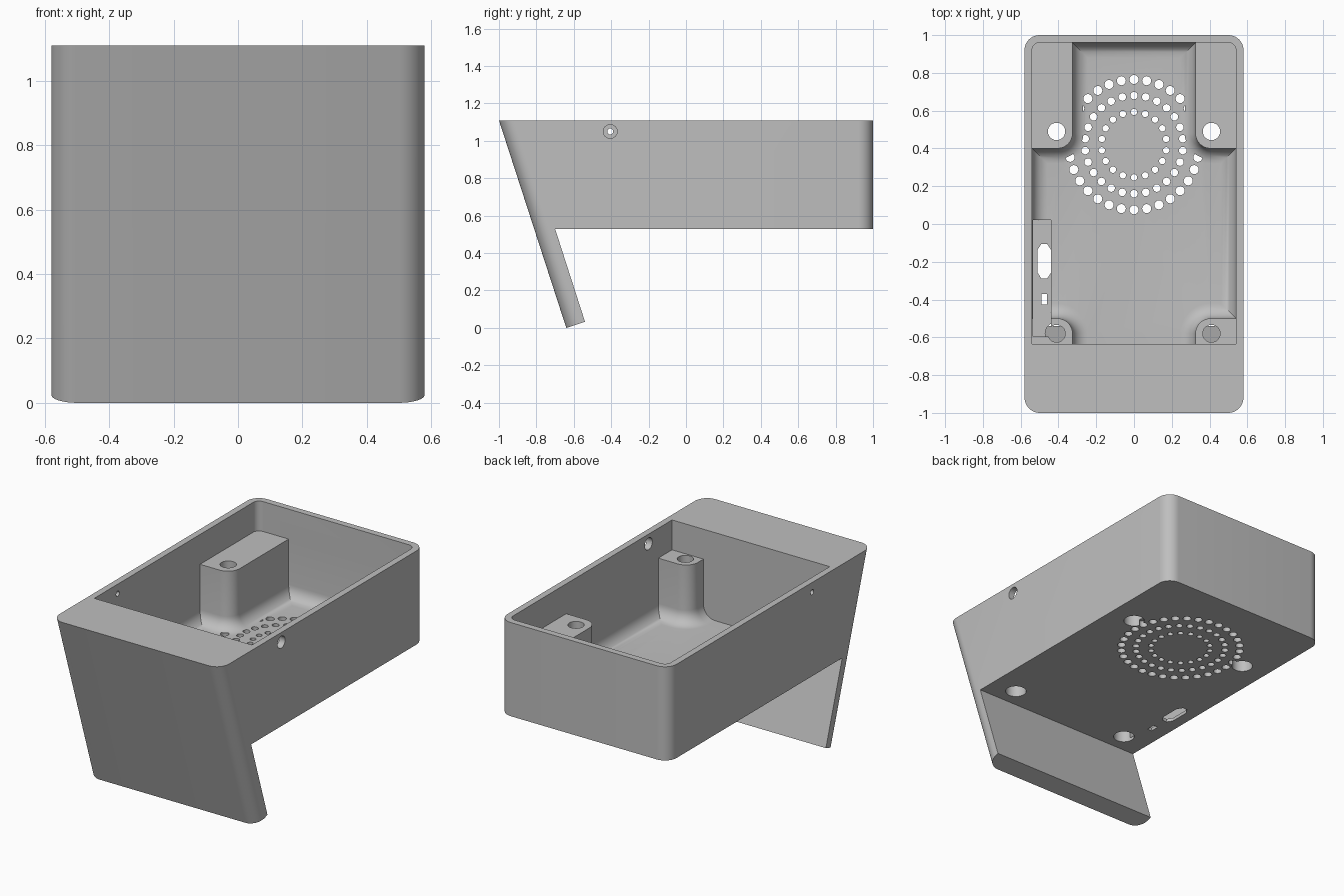
import bpy, bmesh, math
from mathutils import Vector, Matrix

cube = bpy.data.objects.get("Cube")
if cube:
    bpy.data.objects.remove(cube, do_unlink=True)

grey = bpy.data.materials.new("plain_grey")
grey.use_nodes = True
colour = (0.52, 0.52, 0.52, 1)
grey.diffuse_color = colour
grey.node_tree.nodes["Principled BSDF"].inputs["Base Color"].default_value = colour

TOP, BASE, FLOOR, POST_TOP = 1.11, 0.53, 0.565, 0.925
FILLET = 0.08


def to_object(name, bm):
    bmesh.ops.recalc_face_normals(bm, faces=bm.faces)
    mesh = bpy.data.meshes.new(name)
    bm.to_mesh(mesh)
    bm.free()
    ob = bpy.data.objects.new(name, mesh)
    bpy.context.collection.objects.link(ob)
    return ob


def loft(bm, rings):
    """Skin a stack of equal-length rings and cap both ends."""
    rows = [[bm.verts.new(p) for p in ring] for ring in rings]
    n = len(rows[0])
    for a, b in zip(rows, rows[1:]):
        for i in range(n):
            bm.faces.new((a[i], a[(i + 1) % n], b[(i + 1) % n], b[i]))
    bm.faces.new(rows[0][::-1])
    bm.faces.new(rows[-1])


def prism(bm, outline, z0, z1):
    loft(bm, [[(x, y, z) for x, y in outline] for z in (z0, z1)])


def rod(bm, centre, radius, length, sides=32, axis="Z"):
    turn = Matrix.Rotation(math.pi / 2, 4, "Y") if axis == "X" else Matrix()
    bmesh.ops.create_cone(bm, cap_ends=True, segments=sides, radius1=radius,
                          radius2=radius, depth=length,
                          matrix=Matrix.Translation(centre) @ turn)


def arc(cx, cy, r, start, end, steps=8):
    angles = [math.radians(start + (end - start) * i / steps) for i in range(steps + 1)]
    return [(cx + r * math.cos(a), cy + r * math.sin(a)) for a in angles]


def inset(outline, distances):
    """Move every edge of a counter-clockwise outline inward by its distance."""
    pts = [Vector(p) for p in outline]
    n = len(pts)
    normals = []
    for i in range(n):
        d = (pts[(i + 1) % n] - pts[i]).normalized()
        normals.append(Vector((-d.y, d.x)))
    result = []
    for i in range(n):
        a, b = normals[i - 1], normals[i]
        da, db = distances[i - 1], distances[i]
        det = a.x * b.y - a.y * b.x
        move = Vector((da * b.y - db * a.y, a.x * db - b.x * da)) / det
        result.append(pts[i] + move)
    return result


# Shell: side profile with a slanted front leg, rounded at the four long corners
profile = [(-1, TOP), (-0.64, 0), (-0.54, 0.033), (-0.70, BASE), (1, BASE), (1, TOP)]
bm = bmesh.new()
loft(bm, [[(x, y, z) for y, z in profile] for x in (-0.58, 0.58)])
corners = []
for e in bm.edges:
    ya, yb = sorted(v.co.y for v in e.verts)
    same_side = abs(e.verts[0].co.x - e.verts[1].co.x) < 0.01
    if same_side and (ya > 0.99 or (ya < -0.99 and abs(yb + 0.64) < 0.01)):
        corners.append(e)
bmesh.ops.bevel(bm, geom=corners, offset=0.08, segments=10, profile=0.5, affect="EDGES")
shell = to_object("enclosure_shell", bm)
shell.data.materials.append(grey)

cutters = []

# Upper cavity, above the posts
bm = bmesh.new()
prism(bm, [(-0.54, -0.635), (0.54, -0.635)] + arc(0.50, 0.92, 0.04, 0, 90)
      + arc(-0.50, 0.92, 0.04, 90, 180), POST_TOP, TOP + 0.1)
cutters.append(to_object("upper_cavity_cutter", bm))

# Lower cavity: outline leaves the four posts standing, filleted into the floor
half = ([(0.325, -0.635)] + arc(0.405, -0.58, 0.08, 180, 90) + [(0.54, -0.5), (0.54, 0.4)]
        + arc(0.405, 0.48, 0.08, 270, 180) + [(0.325, 0.96)])
outline = half + [(-x, y) for x, y in reversed(half)]
rings = []
for i in range(9):
    a = math.pi / 2 * i / 8
    d = FILLET * (1 - math.sin(a))
    rings.append([(p.x, p.y, FLOOR + FILLET * (1 - math.cos(a)))
                  for p in inset(outline, [d] * (len(outline) - 1) + [0])])
rings.append([(x, y, POST_TOP + 0.05) for x, y in outline])
bm = bmesh.new()
loft(bm, rings)
cutters.append(to_object("lower_cavity_cutter", bm))

# Board pocket along one wall
bm = bmesh.new()
prism(bm, [(-0.535, -0.595), (-0.44, -0.595), (-0.44, 0.02), (-0.535, 0.02)],
      0.55, POST_TOP + 0.03)
cutters.append(to_object("board_pocket_cutter", bm))

# Screw holes through the posts, with wider bores from below
bores, screws = bmesh.new(), bmesh.new()
for x in (-0.41, 0.41):
    for y in (-0.58, 0.49):
        rod(bores, (x, y, 0.65), 0.06, 0.3)
        rod(screws, (x, y, 0.75), 0.046, 0.5)
cutters += [to_object("screw_bore_cutter", bores), to_object("screw_hole_cutter", screws)]

# Speaker grille, connector slot, small port and side wall holes
bm = bmesh.new()
for ring, count, size in ((0.173, 18, 0.017), (0.26, 26, 0.020), (0.345, 32, 0.024)):
    for i in range(count):
        a = math.tau * i / count
        rod(bm, (ring * math.sin(a), 0.42 + ring * math.cos(a), 0.534), size, 0.07, 16)
slot = [(0.015, -0.092), (0.036, -0.06), (0.036, 0.06), (0.015, 0.092)]
slot += [(-x, y) for x, y in reversed(slot)]
prism(bm, [(x - 0.475, y - 0.197) for x, y in slot], 0.5, 0.6)
prism(bm, [(-0.49, -0.425), (-0.46, -0.425), (-0.46, -0.37), (-0.49, -0.37)], 0.5, 0.6)
rod(bm, (0.56, -0.405, 1.05), 0.037, 0.1, 32, "X")
rod(bm, (-0.56, -0.405, 1.05), 0.016, 0.1, 24, "X")
cutters.append(to_object("small_opening_cutter", bm))

# Cut everything, then drop the cutters
bpy.ops.object.select_all(action="DESELECT")
bpy.context.view_layer.objects.active = shell
shell.select_set(True)
for cutter in cutters:
    cutter.hide_render = True
    mod = shell.modifiers.new(cutter.name, "BOOLEAN")
    mod.operation, mod.solver, mod.object = "DIFFERENCE", "EXACT", cutter
    bpy.ops.object.modifier_apply(modifier=mod.name)
    bpy.data.objects.remove(cutter, do_unlink=True)

bpy.ops.object.shade_smooth_by_angle(angle=math.radians(30))
